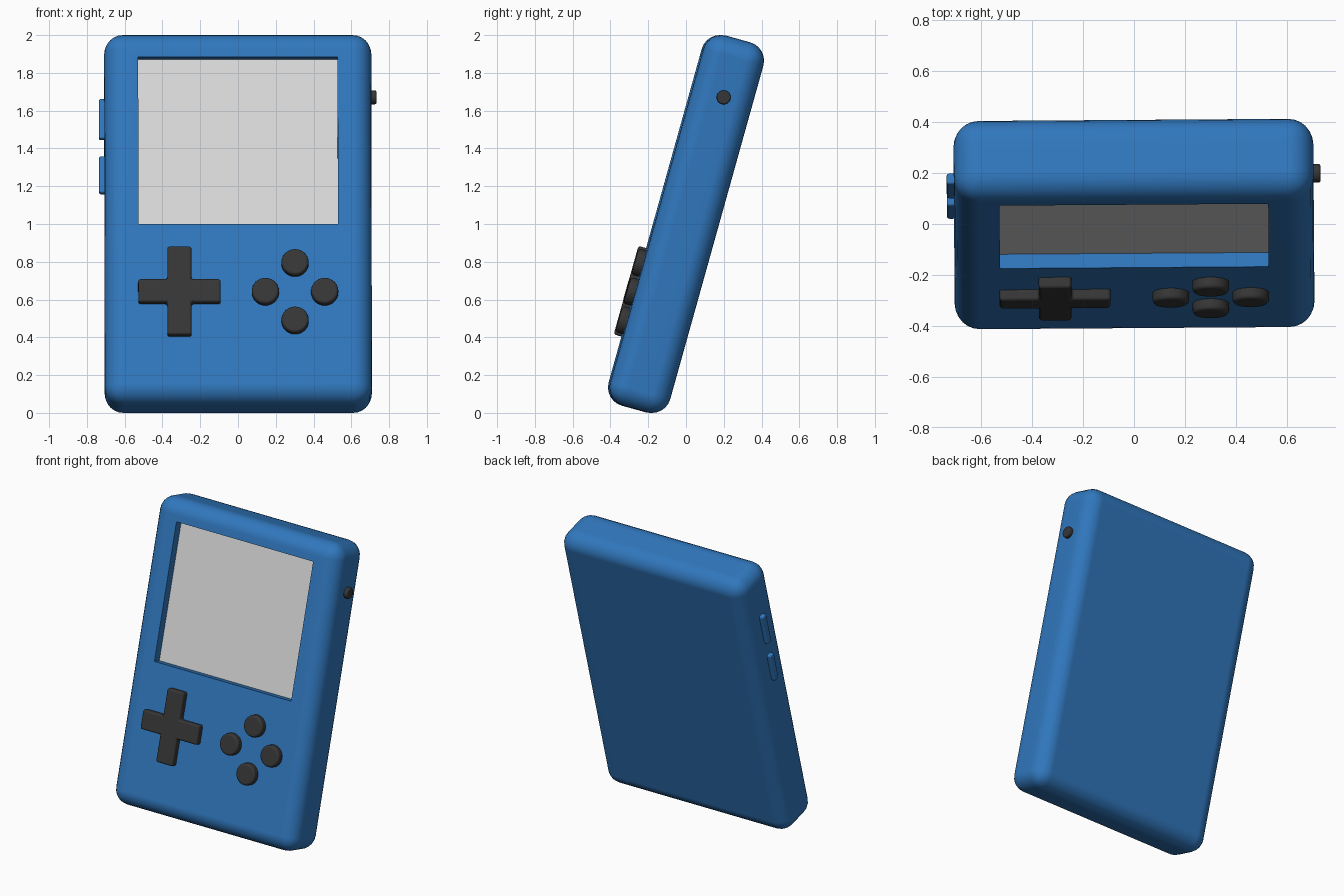
import bpy, bmesh, math
from mathutils import Matrix, Vector

if "Cube" in bpy.data.objects:
    bpy.data.objects.remove(bpy.data.objects["Cube"])

W, T, H = 1.414, 0.33, 2.033          # body width, thickness, height
FRONT = -T / 2
POSE = (Matrix.Translation((0, 0, 1)) @ Matrix.Rotation(math.radians(0.4), 4, 'Z')
        @ Matrix.Rotation(math.radians(-15.6), 4, 'X'))


def material(name, rgb):
    m = bpy.data.materials.new(name)
    m.diffuse_color = (*rgb, 1)
    m.use_nodes = True
    m.node_tree.nodes["Principled BSDF"].inputs["Base Color"].default_value = m.diffuse_color
    return m


BLUE = material("blue_plastic", (0.03, 0.185, 0.51))
DARK = material("dark_plastic", (0.037, 0.037, 0.037))
GREY = material("screen_grey", (0.69, 0.69, 0.69))


def finish(name, bm, *mats):
    """Tilt the part into its leaning pose and make a smooth-shaded object."""
    bmesh.ops.recalc_face_normals(bm, faces=bm.faces)
    bm.transform(POSE)
    me = bpy.data.meshes.new(name)
    bm.to_mesh(me)
    bm.free()
    ob = bpy.data.objects.new(name, me)
    bpy.context.collection.objects.link(ob)
    for m in mats:
        me.materials.append(m)
    bpy.ops.object.select_all(action='DESELECT')
    ob.select_set(True)
    bpy.context.view_layer.objects.active = ob
    bpy.ops.object.shade_smooth_by_angle(angle=math.radians(35))
    wn = ob.modifiers.new("weighted_normals", 'WEIGHTED_NORMAL')
    wn.keep_sharp = True
    return ob


def bevel(bm, edges, size, segments):
    bmesh.ops.bevel(bm, geom=list(edges), offset=size, segments=segments,
                    profile=0.5, affect='EDGES', clamp_overlap=True)


def box(center, size, r, segments):
    bm = bmesh.new()
    bmesh.ops.create_cube(bm, size=1, matrix=Matrix.Translation(center)
                          @ Matrix.Diagonal((*size, 1)))
    bevel(bm, bm.edges, r, segments)
    return bm


def disc(center, radius, depth, axis, r):
    bm = bmesh.new()
    turn = Matrix.Rotation(math.pi / 2, 4, 'X' if axis == 'Y' else 'Y')
    bmesh.ops.create_cone(bm, cap_ends=True, segments=32, radius1=radius,
                          radius2=radius, depth=depth,
                          matrix=Matrix.Translation(center) @ turn)
    rims = [e for e in bm.edges if any(len(f.verts) > 4 for f in e.link_faces)]
    bevel(bm, rims, r, 3)
    return bm


# body: rounded box with a sunken screen in the front face
bm = box((0, 0, 0), (W, T, H), 0.1, 6)
bm.normal_update()
front = max((f for f in bm.faces if f.normal.y < -0.99), key=lambda f: f.calc_area())
bmesh.ops.inset_individual(bm, faces=[front], thickness=0.05)
for v in front.verts:
    v.co.x = math.copysign(0.528, v.co.x)
    v.co.z = 0.873 if v.co.z > 0 else -0.046
floor = bmesh.ops.extrude_discrete_faces(bm, faces=[front])["faces"][0]
for v in floor.verts:
    v.co.y += 0.058
floor.material_index = 1
finish("body", bm, BLUE, GREY)

# direction pad: extruded cross
PAD_V = -0.422
a, lx, lz = 0.064, 0.218, 0.243
corner = [(lx, -a), (lx, a), (a, a), (a, lz)]
cross = [(lx, -a), (lx, a), (a, a), (a, lz), (-a, lz), (-a, a),
         (-lx, a), (-lx, -a), (-a, -a), (-a, -lz), (a, -lz), (a, -a)]
bm = bmesh.new()
face = bm.faces.new([bm.verts.new((x - 0.312, FRONT + 0.02, z + PAD_V)) for x, z in cross])
ext = bmesh.ops.extrude_face_region(bm, geom=[face])["geom"]
for v in ext:
    if isinstance(v, bmesh.types.BMVert):
        v.co.y -= 0.064
bmesh.ops.recalc_face_normals(bm, faces=bm.faces)
bevel(bm, bm.edges, 0.013, 3)
finish("direction_pad", bm, DARK)

# four round action buttons
for name, dx, dz in (("right", 0.157, 0), ("top", 0, 0.158),
                     ("left", -0.157, 0), ("bottom", 0, -0.158)):
    finish("action_button_" + name,
           disc((0.3 + dx, FRONT - 0.012, PAD_V + dz), 0.072, 0.064, 'Y', 0.016), DARK)

# two slim keys on the left side
for name, v, length in (("upper", 0.574, 0.22), ("lower", 0.267, 0.202)):
    finish("side_key_" + name,
           box((-W / 2 - 0.003, 0, v), (0.05, 0.045, length), 0.01, 3), BLUE)

# round plug on the right side
finish("side_plug", disc((W / 2 + 0.002, 0.007, 0.698), 0.037, 0.05, 'X', 0.008), DARK)
